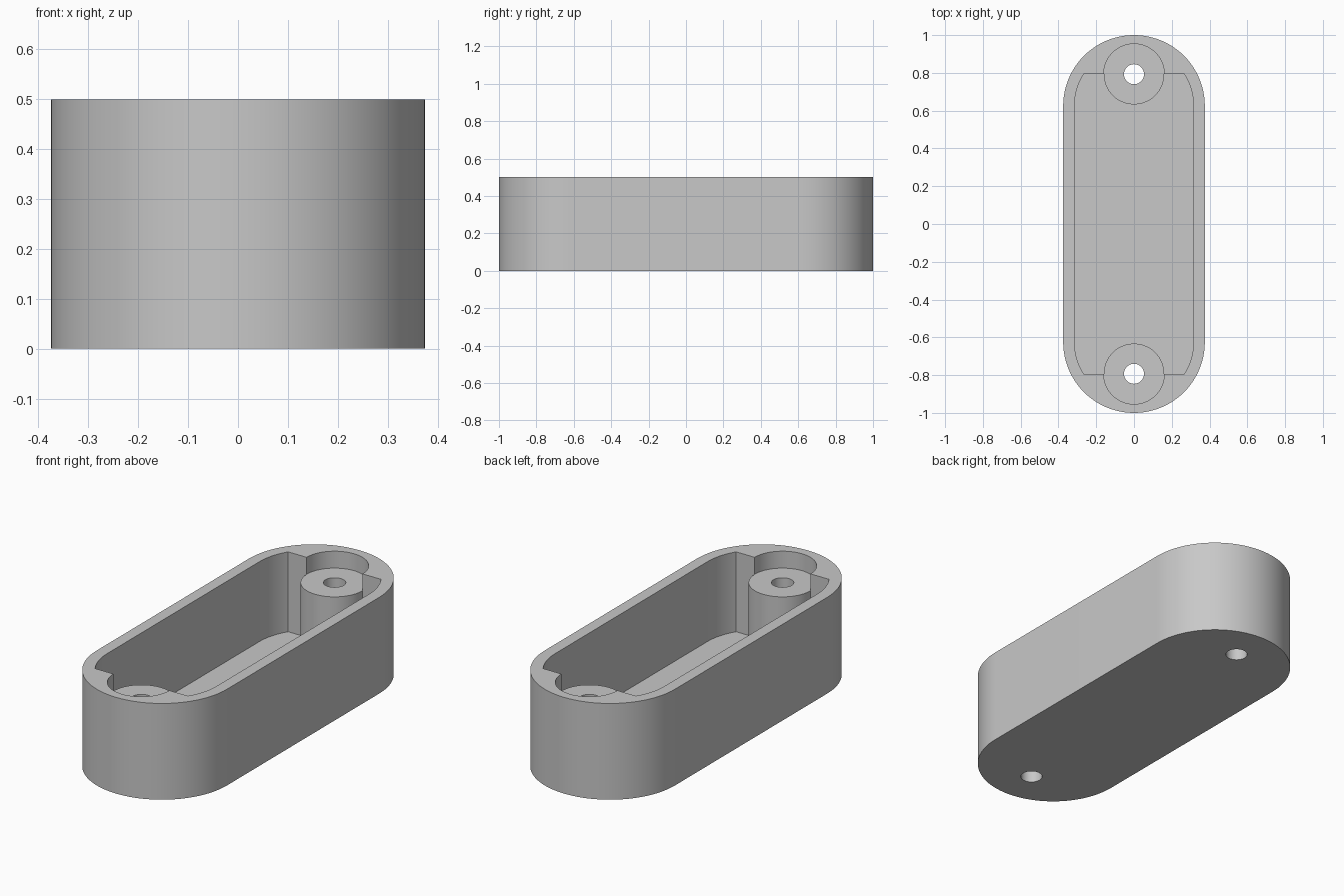
import bpy, bmesh, math

if "Cube" in bpy.data.objects:
    bpy.data.objects.remove(bpy.data.objects["Cube"])

HALF_LEN, R_OUT, R_IN = 1.0, 0.375, 0.315
CY = HALF_LEN - R_OUT          # centre of the rounded ends
BOSS_Y, BOSS_R, HOLE_R = 0.793, 0.16, 0.053
HEIGHT, FLOOR_Z, BOSS_Z = 0.5, 0.085, 0.412

grey = bpy.data.materials.new("light_grey")
grey.diffuse_color = (0.58, 0.58, 0.58, 1)
grey.use_nodes = True
grey.node_tree.nodes["Principled BSDF"].inputs["Base Color"].default_value = grey.diffuse_color


def prism(name, pts, z0, z1):
    """Extrude a closed outline from z0 to z1."""
    bm = bmesh.new()
    face = bm.faces.new([bm.verts.new((x, y, z0)) for x, y in pts])
    top = bmesh.ops.extrude_face_region(bm, geom=[face])["geom"]
    verts = [v for v in top if isinstance(v, bmesh.types.BMVert)]
    bmesh.ops.translate(bm, verts=verts, vec=(0, 0, z1 - z0))
    bmesh.ops.recalc_face_normals(bm, faces=bm.faces)
    me = bpy.data.meshes.new(name)
    bm.to_mesh(me)
    bm.free()
    me.materials.append(grey)
    ob = bpy.data.objects.new(name, me)
    bpy.context.collection.objects.link(ob)
    return ob


def circle(r, cy, n=64):
    return [(r * math.cos(2 * math.pi * i / n), cy + r * math.sin(2 * math.pi * i / n))
            for i in range(n)]


def slot(r, n=48):
    """Stadium outline along y."""
    pts = [(r * math.cos(math.pi * i / n), CY + r * math.sin(math.pi * i / n))
           for i in range(n + 1)]
    return pts + [(-x, -y) for x, y in pts]


def cavity(r, y_end, n=12):
    """Stadium outline with its ends cut straight at y_end."""
    a = math.asin((y_end - CY) / r)
    arc = [(r * math.cos(a * i / n), CY + r * math.sin(a * i / n)) for i in range(n + 1)]
    pts = arc + [(-x, y) for x, y in reversed(arc)]
    return pts + [(-x, -y) for x, y in pts]


def combine(target, tool, op):
    mod = target.modifiers.new(op, "BOOLEAN")
    mod.operation, mod.object, mod.solver = op, tool, "EXACT"
    bpy.context.view_layer.objects.active = target
    bpy.ops.object.modifier_apply(modifier=mod.name)
    bpy.data.objects.remove(tool)


# Outer shell and open cavity
case = prism("slotted_case", slot(R_OUT), 0, HEIGHT)
combine(case, prism("cavity_cutter", cavity(R_IN, BOSS_Y), FLOOR_Z, 0.7), "DIFFERENCE")

# Screw posts with a recess above and a hole through the base
for s in (-1, 1):
    y = s * BOSS_Y
    combine(case, prism("screw_post", circle(BOSS_R, y), 0.04, 0.45), "UNION")
    combine(case, prism("recess_cutter", circle(BOSS_R + 0.0006, y), BOSS_Z, 0.7), "DIFFERENCE")
    combine(case, prism("hole_cutter", circle(HOLE_R, y, 40), -0.1, 0.7), "DIFFERENCE")

bpy.ops.object.select_all(action="DESELECT")
case.select_set(True)
bpy.context.view_layer.objects.active = case
bpy.ops.object.shade_smooth_by_angle(angle=math.radians(30))
